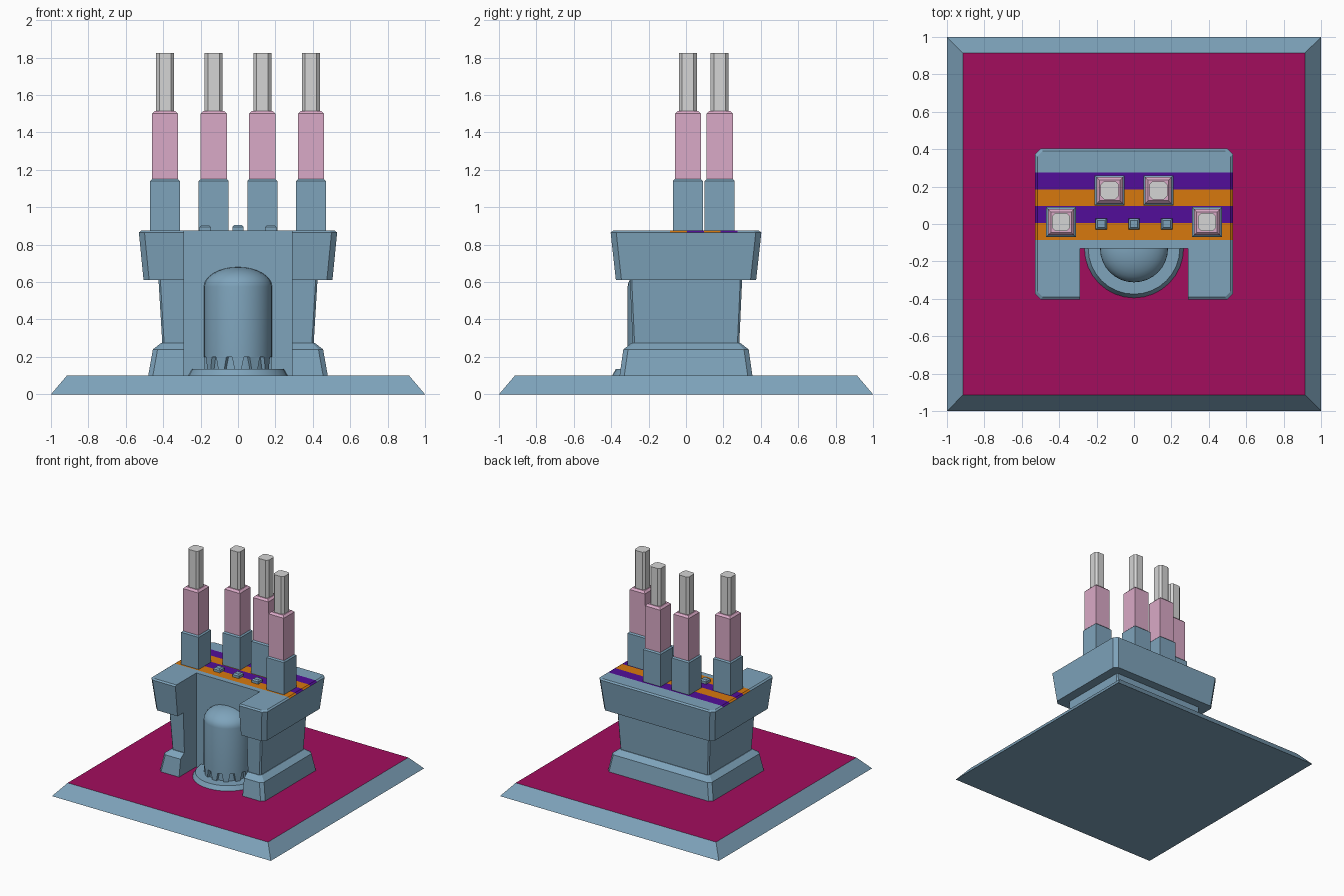
import bpy, bmesh
from math import sin, cos, pi, radians
from mathutils import Vector, Matrix

cube = bpy.data.objects.get("Cube")
if cube:
    bpy.data.objects.remove(cube, do_unlink=True)


def material(name, rgb):
    m = bpy.data.materials.new(name)
    m.use_nodes = True
    m.diffuse_color = (*rgb, 1)
    m.node_tree.nodes["Principled BSDF"].inputs["Base Color"].default_value = (*rgb, 1)
    return m


STEEL = material("steel blue", (0.21, 0.37, 0.50))
MAGENTA = material("magenta", (0.36, 0.004, 0.11))
ORANGE = material("orange", (0.68, 0.19, 0.004))
PURPLE = material("purple", (0.085, 0.004, 0.32))
PINK = material("pink", (0.70, 0.40, 0.57))
GREY = material("light grey", (0.66, 0.66, 0.66))


# Outlines
def square(h):
    return [(-h, -h), (h, -h), (h, h), (-h, h)]


def chamfered(h, c):
    return [(-h + c, -h), (h - c, -h), (h, -h + c), (h, h - c),
            (h - c, h), (-h + c, h), (-h, h - c), (-h, -h + c)]


def circle(r, n=32):
    return [(r * cos(2 * pi * i / n), r * sin(2 * pi * i / n)) for i in range(n)]


NOTCH_X, NOTCH_Y = 0.29, -0.13


def u_shape(hx, hy, c):
    right = [(NOTCH_X, NOTCH_Y), (NOTCH_X, -hy), (hx - c, -hy),
             (hx, -hy + c), (hx, hy - c), (hx - c, hy)]
    return right + [(-x, y) for x, y in reversed(right)]


def loft(name, sections, mats, at=(0, 0), smooth=False):
    """Join stacked outlines given as (z, outline) and cap both ends."""
    bm = bmesh.new()
    rings = [[bm.verts.new((x + at[0], y + at[1], z)) for x, y in pts]
             for z, pts in sections]
    n = len(rings[0])
    for a, b in zip(rings, rings[1:]):
        for i in range(n):
            j = (i + 1) % n
            bm.faces.new((a[i], a[j], b[j], b[i]))
    bm.faces.new(rings[0][::-1])
    bm.faces.new(rings[-1])
    return finish(name, bm, mats, smooth)


def finish(name, bm, mats, smooth=False):
    bmesh.ops.recalc_face_normals(bm, faces=bm.faces)
    me = bpy.data.meshes.new(name)
    bm.to_mesh(me)
    bm.free()
    for m in mats:
        me.materials.append(m)
    if smooth:
        me.polygons.foreach_set("use_smooth", [True] * len(me.polygons))
        me.set_sharp_from_angle(angle=radians(35))
    ob = bpy.data.objects.new(name, me)
    bpy.context.collection.objects.link(ob)
    return ob


# Ground slab with coloured top
slab = loft("ground_slab", [(0, square(1)), (0.1, square(0.915))], [STEEL, MAGENTA])
for p in slab.data.polygons:
    p.material_index = int(p.normal.z > 0.99)

# Notched tower body
loft("plinth", [(0.1, u_shape(0.48, 0.355, 0.025)), (0.24, u_shape(0.455, 0.335, 0.025)),
                (0.275, u_shape(0.41, 0.29, 0.015))], [STEEL])
loft("neck", [(0.275, u_shape(0.405, 0.285, 0.01)), (0.61, u_shape(0.425, 0.30, 0.01))], [STEEL])
head = loft("head", [(0.61, u_shape(0.505, 0.375, 0.03)), (0.865, u_shape(0.53, 0.403, 0.03)),
                     (0.875, u_shape(0.517, 0.39, 0.03))], [STEEL, ORANGE, PURPLE])

# Striped roof: cut the upper faces and colour each band
STRIPE_START, STRIPE = -0.085, 0.09
bm = bmesh.new()
bm.from_mesh(head.data)
for i in range(5):
    upper = [f for f in bm.faces if f.calc_center_median().z > 0.86]
    geom = upper + list({e for f in upper for e in f.edges})
    geom += list({v for f in upper for v in f.verts})
    bmesh.ops.bisect_plane(bm, geom=geom, dist=1e-5, plane_no=(0, 1, 0),
                           plane_co=(0, STRIPE_START + i * STRIPE, 0))
for f in bm.faces:
    c = f.calc_center_bounds()
    band = int((c.y - STRIPE_START) // STRIPE)
    if c.z > 0.86 and 0 <= band < 4 and abs(f.normal.y) < 0.1 and f.normal.z > 0.1:
        f.material_index = 1 + band % 2
bm.to_mesh(head.data)
bm.free()

# Four stepped chimneys
for label, x, y in [("left", 0.39, 0.01), ("right", -0.39, 0.01),
                    ("back_left", 0.13, 0.18), ("back_right", -0.13, 0.18)]:
    loft(f"chimney_base_{label}", [(0.875, square(0.08)), (1.14, square(0.08)),
                                   (1.15, square(0.07))], [STEEL], (x, y))
    loft(f"chimney_middle_{label}", [(1.15, square(0.07)), (1.5, square(0.07)),
                                     (1.515, square(0.055))], [PINK], (x, y))
    loft(f"chimney_pipe_{label}", [(1.515, chamfered(0.048, 0.017)),
                                   (1.825, chamfered(0.048, 0.017))], [GREY], (x, y))

# Small roof studs
for i in (-1, 0, 1):
    loft(f"roof_stud_{i + 2}", [(0.875, square(0.03)), (0.895, square(0.03)),
                                (0.905, square(0.02))], [STEEL], (0.175 * i, 0))

# Domed tank standing in the notch
TANK, R = (0, NOTCH_Y), 0.182
loft("tank_foot", [(0.1, circle(0.265)), (0.135, circle(0.245))], [STEEL], TANK, True)
loft("tank_core", [(0.13, circle(0.16)), (0.21, circle(0.16))], [STEEL], TANK, True)
dome = [(0.575 + 0.105 * sin(a), circle(R * cos(a)))
        for a in [radians(d) for d in range(0, 90, 11)]]
loft("tank_shell", [(0.2, circle(R))] + dome, [STEEL], TANK, True)

# Tapered teeth around the tank's lower edge
bm = bmesh.new()
TEETH = 12
for i in range(TEETH):
    turn = Matrix.Translation((*TANK, 0)) @ Matrix.Rotation(2 * pi * i / TEETH, 4, "Z")
    rings = []
    for z, w in ((0.13, 0.018), (0.202, 0.032)):
        rings.append([bm.verts.new(turn @ Vector((x, y, z)))
                      for x, y in ((0.15, -w), (R - 0.003, -w), (R - 0.003, w), (0.15, w))])
    for k in range(4):
        j = (k + 1) % 4
        bm.faces.new((rings[0][k], rings[0][j], rings[1][j], rings[1][k]))
    bm.faces.new(rings[0][::-1])
    bm.faces.new(rings[1])
finish("tank_teeth", bm, [STEEL])
